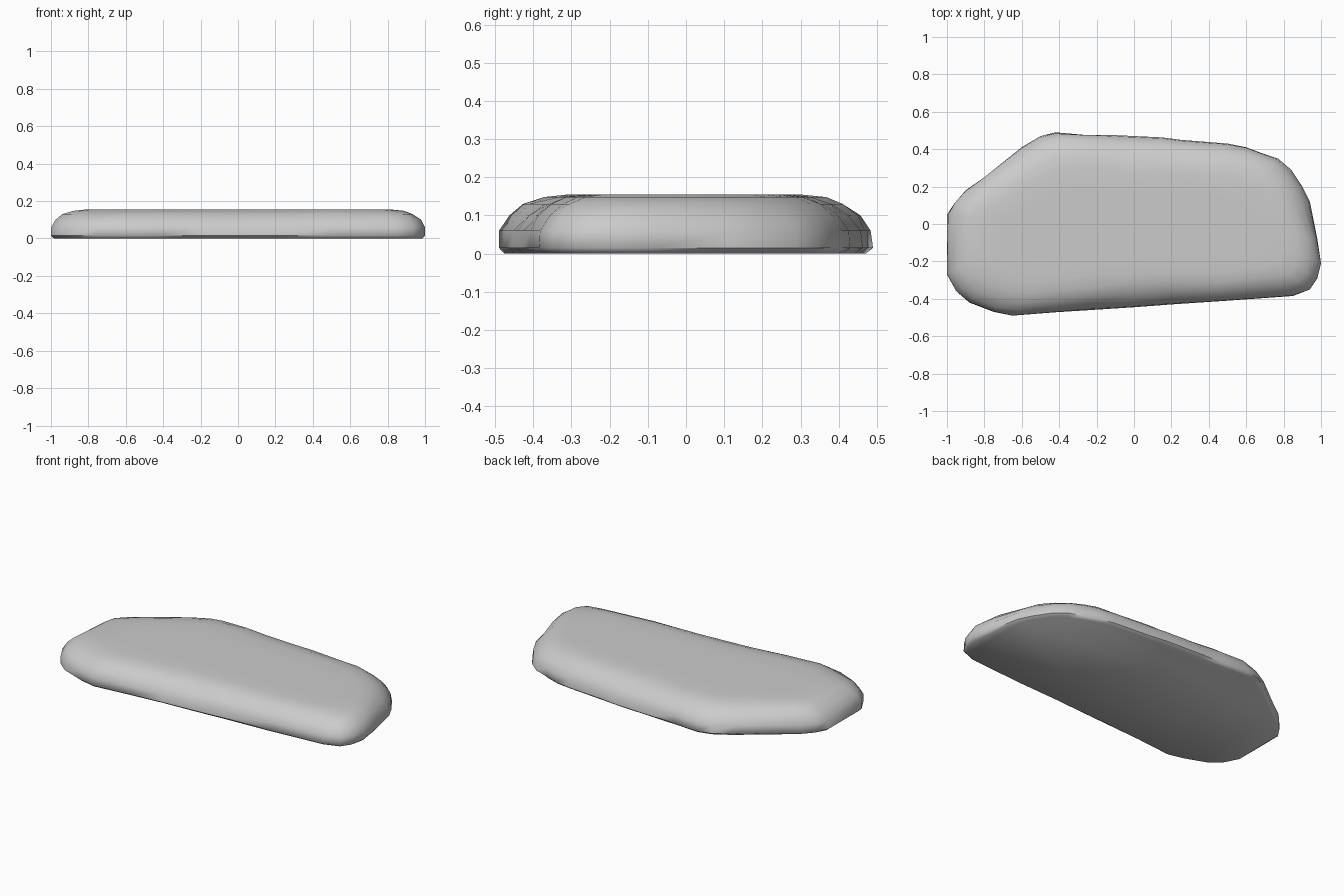
import bpy, bmesh, math, random

if "Cube" in bpy.data.objects:
    bpy.data.objects.remove(bpy.data.objects["Cube"])

random.seed(4)

# Widest outline of the slab, counter-clockwise from the left end
OUTLINE = [(-1, -.27), (-.95, -.36), (-.88, -.42), (-.75, -.47), (-.65, -.49),
           (-.42, -.472), (-.2, -.458), (.0, -.445), (.2, -.43), (.5, -.41), (.85, -.385),
           (.94, -.35), (.98, -.29), (1, -.21), (.98, -.08), (.94, .12), (.9, .2),
           (.84, .29), (.77, .35), (.68, .38), (.6, .41), (.5, .43), (.25, .45),
           (.15, .463), (-.1, .475), (-.25, .475), (-.42, .49), (-.5, .47), (-.6, .41),
           (-.8, .25), (-.9, .18), (-.96, .11), (-1, .05)]

# Edge profile: height, inset, amount of chipped unevenness
PROFILE = [(0, .018, .006), (.015, 0, 0), (.06, .004, .004), (.1, .032, .010),
           (.13, .072, .014), (.148, .125, .014), (.155, .19, .012), (.155, .3, 0)]

bm = bmesh.new()
rings = []
chips = [random.uniform(-1, 1) for _ in OUTLINE]
for z, inset, rough in PROFILE:
    ring = []
    for (x, y), chip in zip(OUTLINE, chips):
        d = max(0, inset + rough * (chip + random.uniform(-.4, .4)))
        ring.append(bm.verts.new((x * (1 - d), y * (1 - d / .48), z)))
    rings.append(ring)

# Rounded sides
n = len(OUTLINE)
for low, high in zip(rings, rings[1:]):
    for i in range(n):
        j = (i + 1) % n
        bm.faces.new((low[i], low[j], high[j], high[i]))

# Flat top and underside
bm.faces.new(rings[-1])
bm.faces.new(rings[0][::-1])
bmesh.ops.recalc_face_normals(bm, faces=bm.faces[:])

mesh = bpy.data.meshes.new("stone_slab")
bm.to_mesh(mesh)
bm.free()
slab = bpy.data.objects.new("stone_slab", mesh)
bpy.context.collection.objects.link(slab)

# Smooth worn surface with a crisp bottom edge
bpy.context.view_layer.objects.active = slab
slab.select_set(True)
bpy.ops.object.shade_smooth_by_angle(angle=math.radians(50))
